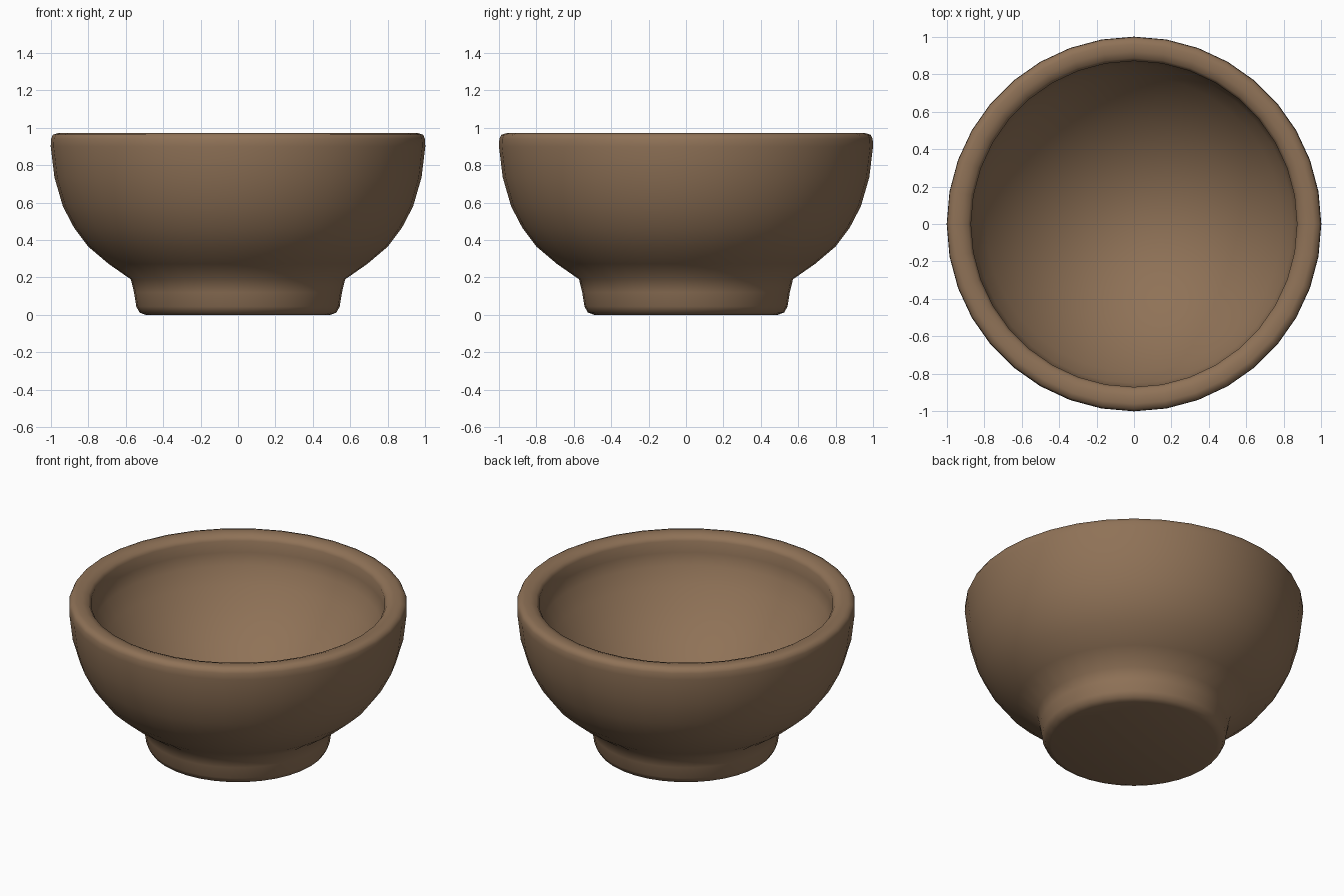
import bpy, bmesh, math

cube = bpy.data.objects.get("Cube")
if cube:
    bpy.data.objects.remove(cube, do_unlink=True)

# Single clay colour
clay = bpy.data.materials.new("brown_clay")
clay.use_nodes = True
colour = (0.275, 0.168, 0.095, 1)
clay.diffuse_color = colour
bsdf = clay.node_tree.nodes["Principled BSDF"]
bsdf.inputs["Base Color"].default_value = colour
bsdf.inputs["Roughness"].default_value = 0.9

SIDES = 36


def lathe(name, profile):
    """Spin a (radius, height) profile round the z axis."""
    bm = bmesh.new()
    verts = [bm.verts.new((r, 0, z)) for r, z in profile]
    edges = [bm.edges.new(pair) for pair in zip(verts, verts[1:])]
    bmesh.ops.spin(bm, geom=verts + edges, cent=(0, 0, 0), axis=(0, 0, 1),
                   angle=math.tau, steps=SIDES, use_merge=True)
    bmesh.ops.remove_doubles(bm, verts=bm.verts, dist=0.0005)
    bmesh.ops.recalc_face_normals(bm, faces=bm.faces)
    mesh = bpy.data.meshes.new(name)
    bm.to_mesh(mesh)
    bm.free()
    mesh.materials.append(clay)
    obj = bpy.data.objects.new(name, mesh)
    bpy.context.collection.objects.link(obj)
    bpy.ops.object.select_all(action='DESELECT')
    obj.select_set(True)
    bpy.context.view_layer.objects.active = obj
    bpy.ops.object.shade_smooth_by_angle(angle=math.radians(60))


# Foot, outer wall, rounded rim and hollow in one closed profile
foot = [(0, 0), (0.49, 0), (0.525, 0.012), (0.543, 0.045), (0.555, 0.12), (0.572, 0.19)]
outer = [(0.69, 0.272), (0.8, 0.365), (0.875, 0.465), (0.935, 0.58),
         (0.98, 0.735), (1.0, 0.9), (0.998, 0.94)]
rim = [(0.988, 0.962), (0.96, 0.971), (0.92, 0.969), (0.885, 0.957), (0.87, 0.935)]
hollow = [(0.872, 0.86), (0.85, 0.785), (0.79, 0.685), (0.7, 0.56), (0.56, 0.42),
          (0.38, 0.3), (0.19, 0.23), (0, 0.205)]
lathe("bowl", foot + outer + rim + hollow)
